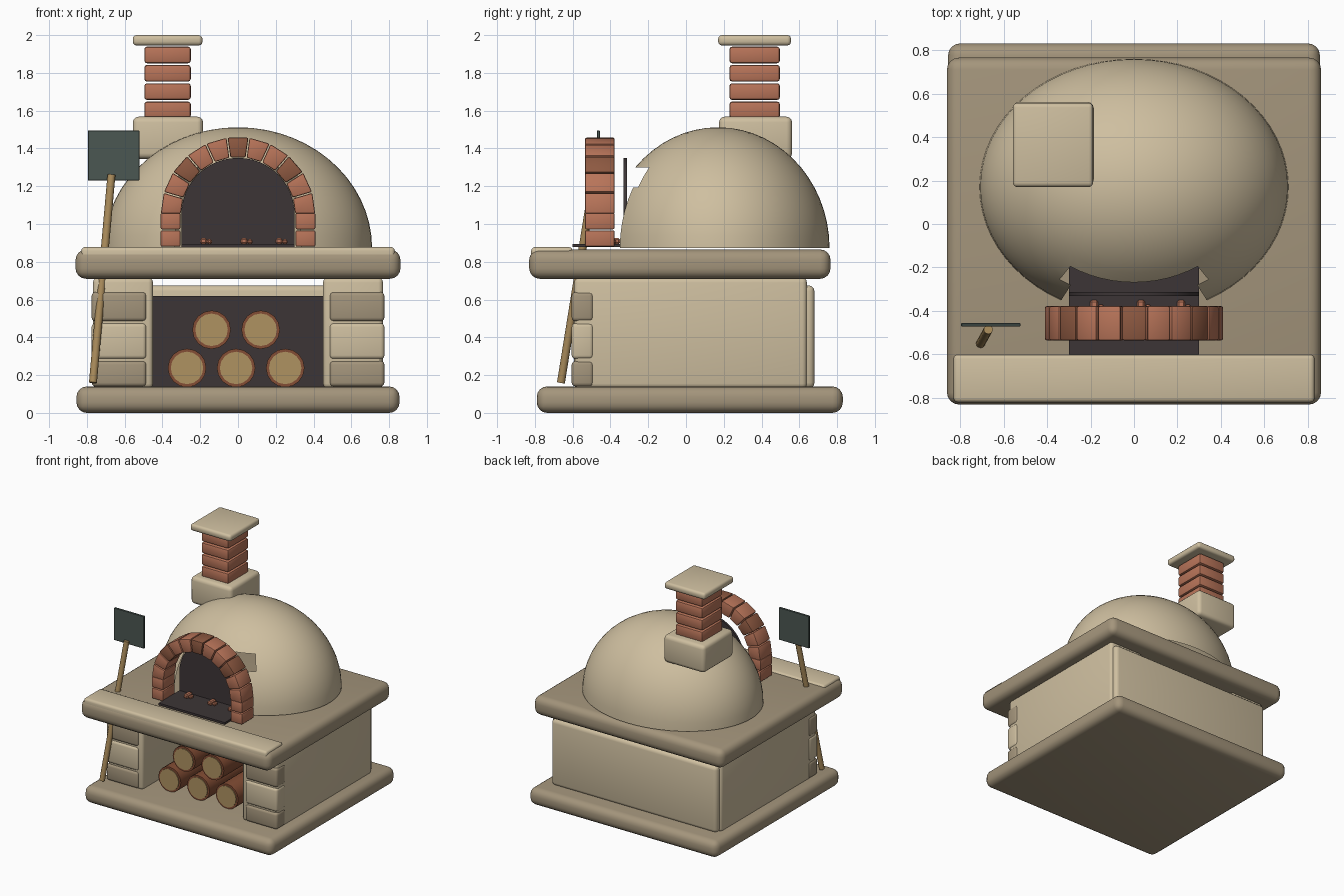
import bpy, bmesh, math
from mathutils import Vector, Matrix

if "Cube" in bpy.data.objects:
    bpy.data.objects.remove(bpy.data.objects["Cube"])


def mat(name, r, g, b):
    m = bpy.data.materials.new(name)
    m.diffuse_color = (r, g, b, 1)
    m.use_nodes = True
    m.node_tree.nodes["Principled BSDF"].inputs["Base Color"].default_value = m.diffuse_color
    return m


PLASTER = mat("pale plaster", .62, .52, .35)
STONE = mat("grey brown stone", .37, .30, .20)
BRICK = mat("red brick", .48, .175, .10)
DARK_BRICK = mat("dark brick", .27, .10, .053)
BARK = mat("bark", .23, .075, .035)
WOOD = mat("cut wood", .43, .29, .12)
HANDLE = mat("handle wood", .40, .26, .105)
SOOT = mat("soot black", .046, .036, .037)
METAL = mat("peel metal", .07, .095, .085)


def finish(name, bm, material, bevel=0, segments=3):
    bmesh.ops.recalc_face_normals(bm, faces=bm.faces)
    if bevel:
        bmesh.ops.bevel(bm, geom=bm.edges[:], offset=bevel, segments=segments,
                        profile=.5, affect='EDGES', clamp_overlap=True)
    me = bpy.data.meshes.new(name)
    bm.to_mesh(me)
    bm.free()
    me.materials.append(material)
    ob = bpy.data.objects.new(name, me)
    bpy.context.collection.objects.link(ob)
    bpy.ops.object.select_all(action='DESELECT')
    bpy.context.view_layer.objects.active = ob
    ob.select_set(True)
    bpy.ops.object.shade_smooth_by_angle(angle=math.radians(35))
    return ob


def box(name, x, y, z, material, bevel=0, segments=3):
    bm = bmesh.new()
    size = [b - a for a, b in (x, y, z)]
    mid = [(a + b) / 2 for a, b in (x, y, z)]
    bmesh.ops.create_cube(bm, size=1, matrix=Matrix.Translation(mid) @ Matrix.Diagonal((*size, 1)))
    return finish(name, bm, material, bevel, segments)


def rod(name, a, b, radius, material, sides=16):
    a, b = Vector(a), Vector(b)
    d = b - a
    bm = bmesh.new()
    m = Matrix.Translation((a + b) / 2) @ d.to_track_quat('Z', 'Y').to_matrix().to_4x4()
    bmesh.ops.create_cone(bm, cap_ends=True, segments=sides, radius1=radius,
                          radius2=radius, depth=d.length, matrix=m)
    return finish(name, bm, material)


def prism(name, outline, y0, y1, material, bevel=0):
    # extrude an (x, z) outline along y
    bm = bmesh.new()
    f = bm.faces.new([bm.verts.new((x, y0, z)) for x, z in outline])
    ext = bmesh.ops.extrude_face_region(bm, geom=[f])["geom"]
    bmesh.ops.translate(bm, vec=(0, y1 - y0, 0),
                        verts=[v for v in ext if isinstance(v, bmesh.types.BMVert)])
    return finish(name, bm, material, bevel, 2)


# Slabs
box("base_slab", (-.855, .855), (-.79, .83), (0, .14), STONE, .055, 4)
box("counter_slab", (-.86, .86), (-.83, .765), (.71, .865), STONE, .055, 4)
box("counter_front_strip", (-.83, .83), (-.82, -.60), (.80, .878), PLASTER, .02)

# Stand walls with corner stones
for s, side in ((-1, "left"), (1, "right")):
    box(side + "_wall", sorted((s * .45, s * .768)), (-.592, .64), (.13, .715), PLASTER, .025)
    for i, (z0, z1) in enumerate(((.14, .275), (.285, .475), (.485, .64))):
        box(f"{side}_corner_stone_{i}", sorted((s * .485, s * .775)), (-.605, -.49),
            (z0, z1), PLASTER if i == 1 else STONE, .02)
box("back_wall", (-.75, .75), (.58, .68), (.13, .675), PLASTER, .03)
box("wood_store_back", (-.46, .46), (.55, .585), (.14, .62), SOOT)

# Log pile
for i, (x, z) in enumerate(((-.27, .238), (-.01, .238), (.25, .238), (-.14, .44), (.12, .44))):
    rod(f"log_{i}", (x, -.50, z), (x, .30, z), .102, BARK)
    rod(f"log_end_{i}", (x, -.506, z), (x, -.498, z), .086, WOOD)

# Dome: half ellipsoid shell with faces removed at the mouth
bm = bmesh.new()
bmesh.ops.create_uvsphere(bm, u_segments=64, v_segments=30, radius=1)
bmesh.ops.delete(bm, geom=[v for v in bm.verts if v.co.z < -.01], context='VERTS')
bmesh.ops.transform(bm, verts=bm.verts,
                    matrix=Matrix.Translation((0, .17, .872)) @ Matrix.Diagonal((.71, .59, .64, 1)))
mouth = []
for f in bm.faces:
    c = f.calc_center_median()
    if abs(c.x) < .307 and c.y < .1 and c.z < 1.3:
        mouth.append(f)
bmesh.ops.delete(bm, geom=mouth, context='FACES')
finish("dome", bm, PLASTER)

# Oven mouth: dark arched plate and hearth floor
arc = [(.3 * math.cos(math.pi * i / 24), 1.05 + .3 * math.sin(math.pi * i / 24)) for i in range(25)]
prism("mouth_back", [(.3, .88)] + arc + [(-.3, .88)], -.33, -.312, SOOT)
box("hearth_floor", (-.3, .3), (-.6, -.15), (.878, .895), SOOT)

# Embers
for i, x in enumerate((-.17, .045, .23)):
    box(f"ember_{i}", (x - .032, x + .005), (-.42, -.35), (.893, .925), BRICK, .008, 1)
    box(f"ember_chip_{i}", (x + .005, x + .032), (-.41, -.37), (.893, .92), BRICK, .008, 1)

# Brick arch: jambs and eleven wedges
Y0, Y1, N = -.535, -.378, 11
for s, side in ((-1, "left"), (1, "right")):
    for i, z in enumerate((.88, .972)):
        box(f"{side}_jamb_brick_{i}", sorted((s * .305, s * .41)), (Y0, Y1), (z, z + .086), BRICK, .008, 2)
for i in range(N):
    a = math.pi * (i + .5) / N
    rad, tan = Vector((math.cos(a), math.sin(a))), Vector((-math.sin(a), math.cos(a)))
    c = Vector((0, 1.052))
    pts = [c + rad * r + tan * w for r, w in ((.3, -.040), (.405, -.055), (.405, .055), (.3, .040))]
    prism(f"arch_brick_{i}", pts, Y0, Y1, DARK_BRICK if i % 3 == 2 else BRICK, .008)

# Chimney
box("chimney_base", (-.557, -.185), (.175, .562), (1.345, 1.568), PLASTER, .03)
for i in range(4):
    z = 1.56 + i * .097
    box(f"chimney_course_{i}", (-.496, -.25), (.23, .497), (z, z + .088), BRICK, .014, 2)
box("chimney_cap", (-.557, -.188), (.17, .556), (1.945, 2.0), PLASTER, .02)

# Oven peel leaning on the front
rod("peel_handle", (-.768, -.662, .16), (-.67, -.485, 1.26), .021, HANDLE, 12)
box("peel_blade", (-.795, -.522), (-.472, -.456), (1.23, 1.495), METAL, .003, 1)
